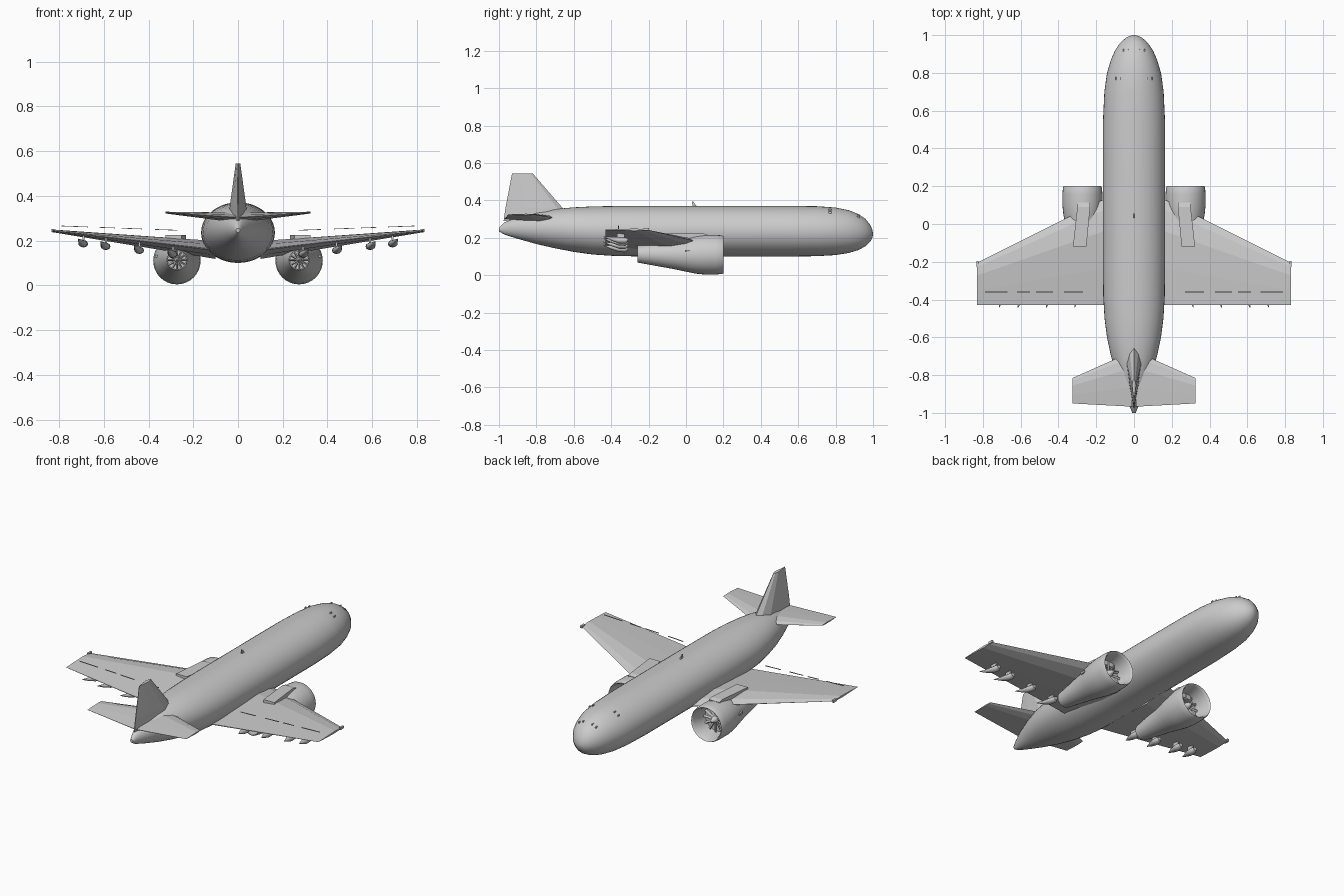
import bpy, bmesh, math
from mathutils import Vector, Matrix

cube = bpy.data.objects.get("Cube")
if cube:
    bpy.data.objects.remove(cube, do_unlink=True)

grey = bpy.data.materials.new("plain grey")
grey.use_nodes = True
grey.diffuse_color = (0.6, 0.6, 0.6, 1)
grey.node_tree.nodes["Principled BSDF"].inputs["Base Color"].default_value = (0.6, 0.6, 0.6, 1)


def finish(name, bm, smooth=None):
    bmesh.ops.recalc_face_normals(bm, faces=bm.faces)
    mesh = bpy.data.meshes.new(name)
    bm.to_mesh(mesh)
    bm.free()
    mesh.materials.append(grey)
    obj = bpy.data.objects.new(name, mesh)
    bpy.context.collection.objects.link(obj)
    if smooth:
        bpy.ops.object.select_all(action='DESELECT')
        obj.select_set(True)
        bpy.context.view_layer.objects.active = obj
        bpy.ops.object.shade_smooth_by_angle(angle=math.radians(smooth))
    return obj


def loft(bm, rings):
    """Skin a row of closed rings and cap both ends."""
    loops = [[bm.verts.new(p) for p in ring] for ring in rings]
    n = len(loops[0])
    for a, b in zip(loops, loops[1:]):
        for i in range(n):
            j = (i + 1) % n
            bm.faces.new((a[i], a[j], b[j], b[i]))
    bm.faces.new(loops[0])
    bm.faces.new(loops[-1])


def ellipse(cx, y, cz, rx, rz, n):
    turns = [2 * math.pi * i / n for i in range(n)]
    return [Vector((cx + rx * math.cos(t), y, cz + rz * math.sin(t))) for t in turns]


def box(bm, centre, size, turn=Matrix()):
    place = Matrix.Translation(centre) @ turn @ Matrix.Diagonal((*size, 1))
    bmesh.ops.create_cube(bm, size=1, matrix=place)


# Fuselage sections: y, half width, top, bottom
sections = [
    (-1, .008, .255, .235), (-.97, .022, .283, .217), (-.9, .052, .312, .195),
    (-.8, .09, .337, .167), (-.7, .122, .354, .144), (-.6, .143, .363, .125),
    (-.5, .156, .368, .111), (-.38, .163, .37, .103), (-.2, .165, .371, .1),
    (.2, .165, .371, .1), (.55, .164, .371, .1), (.7, .157, .369, .102),
    (.8, .143, .362, .108), (.87, .122, .348, .119), (.92, .1, .328, .134),
    (.96, .072, .301, .155), (.985, .044, .27, .179), (.996, .022, .244, .2),
    (1, .004, .224, .216)]
bm = bmesh.new()
loft(bm, [ellipse(0, y, (t + b) / 2, w, (t - b) / 2, 40) for y, w, t, b in sections])
finish("fuselage", bm, 40)


# Faceted flying surfaces: chord fraction, thickness fraction
FOIL = [(0, 0), (.1, .6), (.3, 1), (.65, .6), (1, .06), (1, -.06), (.65, -.6), (.3, -1), (.1, -.6)]


def surface(name, stations, place):
    """Stations hold span, leading y, trailing y, offset and half thickness."""
    bm = bmesh.new()
    loft(bm, [[place(span, lead + (trail - lead) * c, off + half * t) for c, t in FOIL]
              for span, lead, trail, off, half in stations])
    return finish(name, bm)


surface("tail_fin", [(.29, -.6, -.975, 0, .042), (.36, -.66, -.965, 0, .036),
                     (.545, -.82, -.93, 0, .01)], lambda s, y, t: Vector((t, y, s)))


def wing_height(x):
    return .158 + (x - .1) * .117


def lathe(bm, profile, cx, n=32):
    """Profile points hold y, radius and axis height."""
    loft(bm, [ellipse(cx, y, cz, r, r, n) for y, r, cz in profile])


for side, label in ((1, "left"), (-1, "right")):
    def place(s, y, t):
        return Vector((side * s, y, t))

    # Wing and tailplane
    surface(label + "_wing", [(.1, .16, -.43, wing_height(.1), .04),
                              (.83, -.205, -.43, wing_height(.83), .006)], place)
    surface(label + "_tailplane", [(.01, -.675, -.967, .303, .022),
                                   (.325, -.815, -.95, .325, .004)], place)

    # Wing tip light
    bm = bmesh.new()
    box(bm, place(.828, -.212, .245), (.012, .03, .014))
    finish(label + "_tip_light", bm)

    # Nacelle with hollow intake and exhaust
    ex = side * .273
    bm = bmesh.new()
    lathe(bm, [(.1, .076, .11), (.14, .082, .11), (.185, .09, .11), (.196, .095, .11),
               (.2, .099, .11), (.192, .103, .11), (.16, .106, .11), (.1, .106, .11),
               (.05, .101, .11), (0, .091, .11), (-.06, .078, .11), (-.15, .063, .111),
               (-.26, .045, .113), (-.26, .04, .113), (-.2, .042, .112)], ex)
    finish(label + "_engine_nacelle", bm, 40)

    # Fan and exhaust blades around cone hubs
    for part, y, radius, cz, nose in (("fan", .112, .078, .11, .05), ("exhaust", -.212, .041, .113, -.04)):
        bm = bmesh.new()
        for i in range(12):
            spin = Matrix.Rotation(i * math.pi / 6, 4, 'Y')
            middle = spin @ Vector((radius * .55, 0, 0))
            box(bm, Vector((ex, y, cz)) + middle, (radius * .85, .006, radius * .16),
                spin @ Matrix.Rotation(.6, 4, 'X'))
        lathe(bm, [(y - nose * .2, radius * .28, cz), (y + nose * .3, radius * .24, cz),
                   (y + nose, .002, cz)], ex, 16)
        finish(label + "_" + part, bm)

    # Pylon, toed outwards to the rear
    bm = bmesh.new()
    loft(bm, [[place(a, y, low), place(b, y, low), place(b, y, high), place(a, y, high)]
              for y, a, b, low, high in ((.115, .232, .3, .16, .217), (.09, .232, .3, .15, .224),
                                         (-.12, .252, .323, .15, .224))])
    finish(label + "_pylon", bm)

    # Nacelle strake
    bm = bmesh.new()
    box(bm, place(.362, .01, .13), (.02, .03, .012))
    finish(label + "_nacelle_strake", bm)

    # Flap track pods, round at the front and pointed at the rear
    for i, x in enumerate((.29, .44, .59, .69)):
        z = wing_height(x) - .042
        bm = bmesh.new()
        loft(bm, [ellipse(side * (x + dx), y, z + dz, r, r * .8, 12) for y, dx, dz, r in
                  ((-.31, 0, .004, .012), (-.325, 0, 0, .02), (-.36, .004, .002, .02),
                   (-.4, .012, .01, .012), (-.442, .024, .022, .002))])
        finish(f"{label}_flap_pod_{i + 1}", bm, 50)
        # Strut joining pod to wing
        bm = bmesh.new()
        box(bm, place(x, -.35, z + .02), (.008, .04, .035))
        finish(f"{label}_pod_strut_{i + 1}", bm)

    # Thin strips above the rear of the wing
    bm = bmesh.new()
    for a, b in ((.27, .37), (.43, .52), (.55, .62), (.67, .79)):
        mid = (a + b) / 2
        box(bm, place(mid, -.36, .236 + mid * .037), (b - a, .005, .003),
            Matrix.Rotation(-side * .037, 4, 'Y'))
    finish(label + "_flap_strips", bm)

    # Small sensors on the nose
    bm = bmesh.new()
    for x, y, z in ((.03, .92, .323), (.055, .92, .311), (.07, .77, .35), (.095, .77, .336)):
        box(bm, place(x, y, z), (.006, .014, .01))
    finish(label + "_nose_sensors", bm)

# Blade antenna on the roof
bm = bmesh.new()
loft(bm, [[Vector((x, y, z)) for x, y in ((-w, a), (w, a), (w, b), (-w, b))]
          for z, w, a, b in ((.365, .004, .06, .035), (.395, .001, .038, .032))])
finish("roof_antenna", bm)

# Tail cone outlet
bm = bmesh.new()
lathe(bm, [(-.985, .016, .248), (-1, .009, .246)], 0, 16)
finish("tail_outlet", bm, 40)
